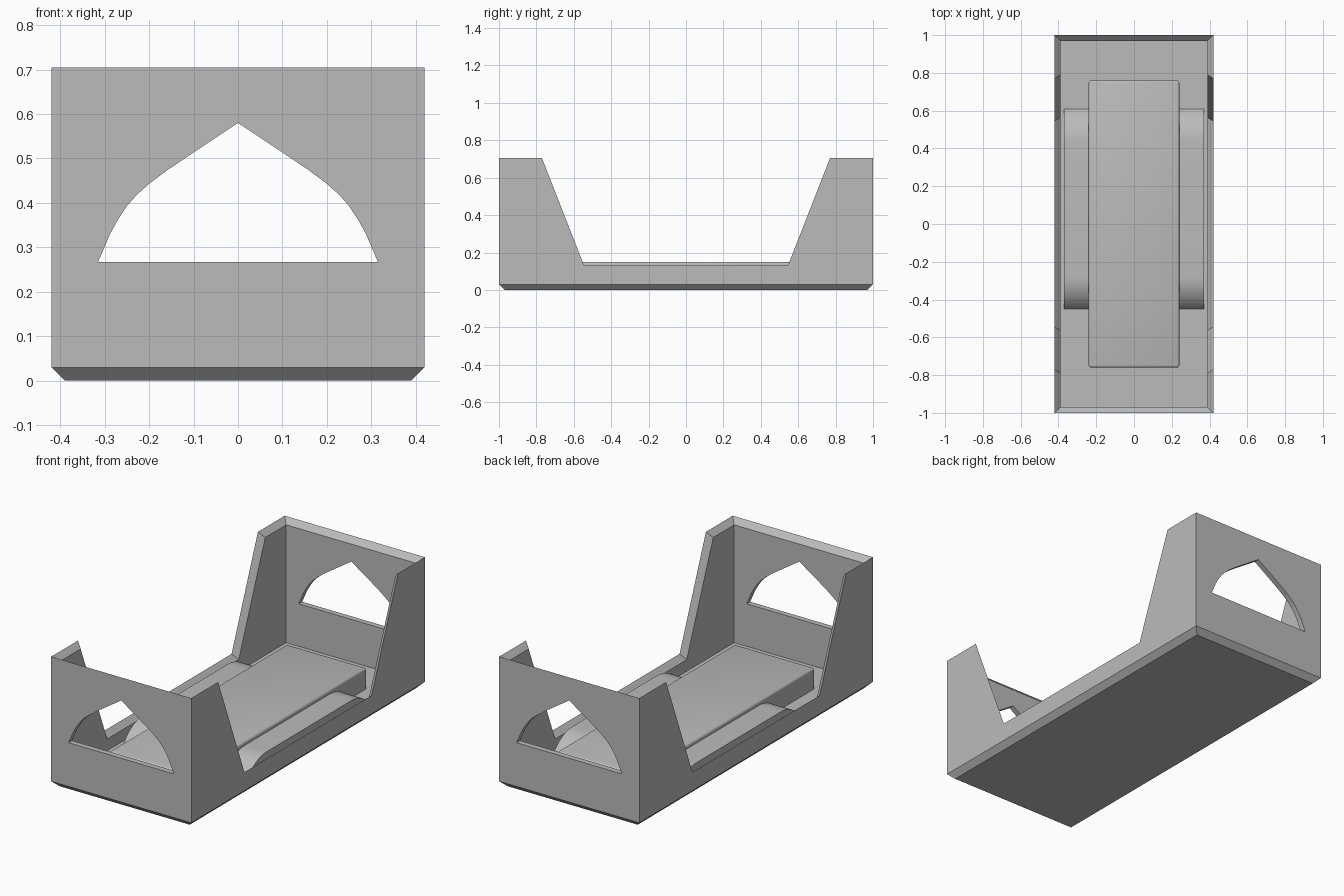
import bpy
import bmesh
import math

cube = bpy.data.objects.get("Cube")
if cube:
    bpy.data.objects.remove(cube, do_unlink=True)

grey = bpy.data.materials.new("light_grey")
grey.use_nodes = True
COLOUR = (0.5, 0.5, 0.5, 1)
grey.diffuse_color = COLOUR
grey.node_tree.nodes["Principled BSDF"].inputs["Base Color"].default_value = COLOUR


def finish(name, bm, smooth=False):
    bmesh.ops.remove_doubles(bm, verts=bm.verts[:], dist=1e-4)
    bmesh.ops.recalc_face_normals(bm, faces=bm.faces[:])
    mesh = bpy.data.meshes.new(name)
    bm.to_mesh(mesh)
    bm.free()
    mesh.materials.append(grey)
    obj = bpy.data.objects.new(name, mesh)
    bpy.context.collection.objects.link(obj)
    if smooth:
        bpy.ops.object.select_all(action="DESELECT")
        obj.select_set(True)
        bpy.context.view_layer.objects.active = obj
        bpy.ops.object.shade_smooth_by_angle(angle=math.radians(35))
    return obj


# Sizes: half width, half length, wall thickness, wall top, floor height
W, L, T, TOP, FLOOR = 0.42, 1.0, 0.03, 0.705, 0.037
WI, LI = W - T, L - T


def face(bm, points):
    bm.faces.new([bm.verts.new(p) for p in points])


def bridge(bm, a, b):
    for i in range(len(a) - 1):
        face(bm, (a[i], a[i + 1], b[i + 1], b[i]))


def mirrored_rim(half):
    return half + [(-y, z) for y, z in reversed(half)]


# Open tray: stepped side walls, end walls with pointed windows, chamfered edges
rim_out = mirrored_rim([(L, TOP), (0.77, TOP), (0.545, 0.13)])
rim_in = mirrored_rim([(LI, TOP - T), (0.79, TOP - T), (0.563, 0.1)])
window = [(0, 0.58), (0.11, 0.507), (0.16, 0.473), (0.2, 0.443), (0.228, 0.418),
          (0.25, 0.393), (0.27, 0.363), (0.288, 0.33), (0.315, 0.267), (0, 0.267)]

bm = bmesh.new()
for s in (-1, 1):
    # Side wall
    outer = [(s * W, y, z) for y, z in rim_out]
    inner = [(s * WI, y, z) for y, z in rim_in]
    face(bm, outer + [(s * W, -L, T), (s * W, L, T)])
    face(bm, inner + [(s * WI, -LI, FLOOR), (s * WI, LI, FLOOR)])
    bridge(bm, outer, inner)
    # Underside, its side chamfer, and the floor
    face(bm, [(0, -LI, 0), (s * WI, -LI, 0), (s * WI, LI, 0), (0, LI, 0)])
    face(bm, [(s * W, -L, T), (s * W, L, T), (s * WI, LI, 0), (s * WI, -LI, 0)])
    face(bm, [(0, -LI, FLOOR), (s * WI, -LI, FLOOR), (s * WI, LI, FLOOR), (0, LI, FLOOR)])
    # Half of each end wall
    for t in (-1, 1):
        hole_out = [(s * x, t * L, z) for x, z in window]
        hole_in = [(s * x, t * LI, z) for x, z in window]
        top_out = [(s * W, t * L, TOP), (0, t * L, TOP)]
        top_in = [(s * WI, t * LI, TOP - T), (0, t * LI, TOP - T)]
        face(bm, [(0, t * L, T), (s * W, t * L, T)] + top_out + hole_out)
        face(bm, [(0, t * LI, FLOOR), (s * WI, t * LI, FLOOR)] + top_in + hole_in)
        bridge(bm, hole_out, hole_in)
        bridge(bm, top_out, top_in)
        face(bm, [(0, t * L, T), (s * W, t * L, T), (s * WI, t * LI, 0), (0, t * LI, 0)])
finish("tray", bm)

# Central block with softened edges
bm = bmesh.new()
bmesh.ops.create_cube(bm, size=1)
low, high = 0.03, 0.15
for v in bm.verts:
    v.co = (v.co.x * 0.48, v.co.y * 1.52, high if v.co.z > 0 else low)
upper = [e for e in bm.edges if max(v.co.z for v in e.verts) > 0.1]
bmesh.ops.bevel(bm, geom=upper, offset=0.012, segments=3, profile=0.5, affect="EDGES")
finish("centre_block", bm, smooth=True)

# Low side pads with rounded ends
PAD_TOP, RUN, STEPS = 0.128, 0.17, 10
DROP = PAD_TOP - FLOOR
RADIUS = (RUN ** 2 + DROP ** 2) / (2 * DROP)
SWEEP = math.asin(RUN / RADIUS)


def end_arc(end_y, direction):
    start = end_y - direction * RUN
    return [(start + direction * RADIUS * math.sin(SWEEP * i / STEPS),
             PAD_TOP - RADIUS * (1 - math.cos(SWEEP * i / STEPS)))
            for i in range(STEPS + 1)]


profile = end_arc(0.61, 1)[::-1] + end_arc(-0.45, -1)
for s, side in ((1, "left"), (-1, "right")):
    bm = bmesh.new()
    near = [(s * 0.23, y, z) for y, z in profile]
    far = [(s * 0.37, y, z) for y, z in profile]
    face(bm, near)
    face(bm, far)
    bridge(bm, near + near[:1], far + far[:1])
    finish(side + "_pad", bm, smooth=True)
